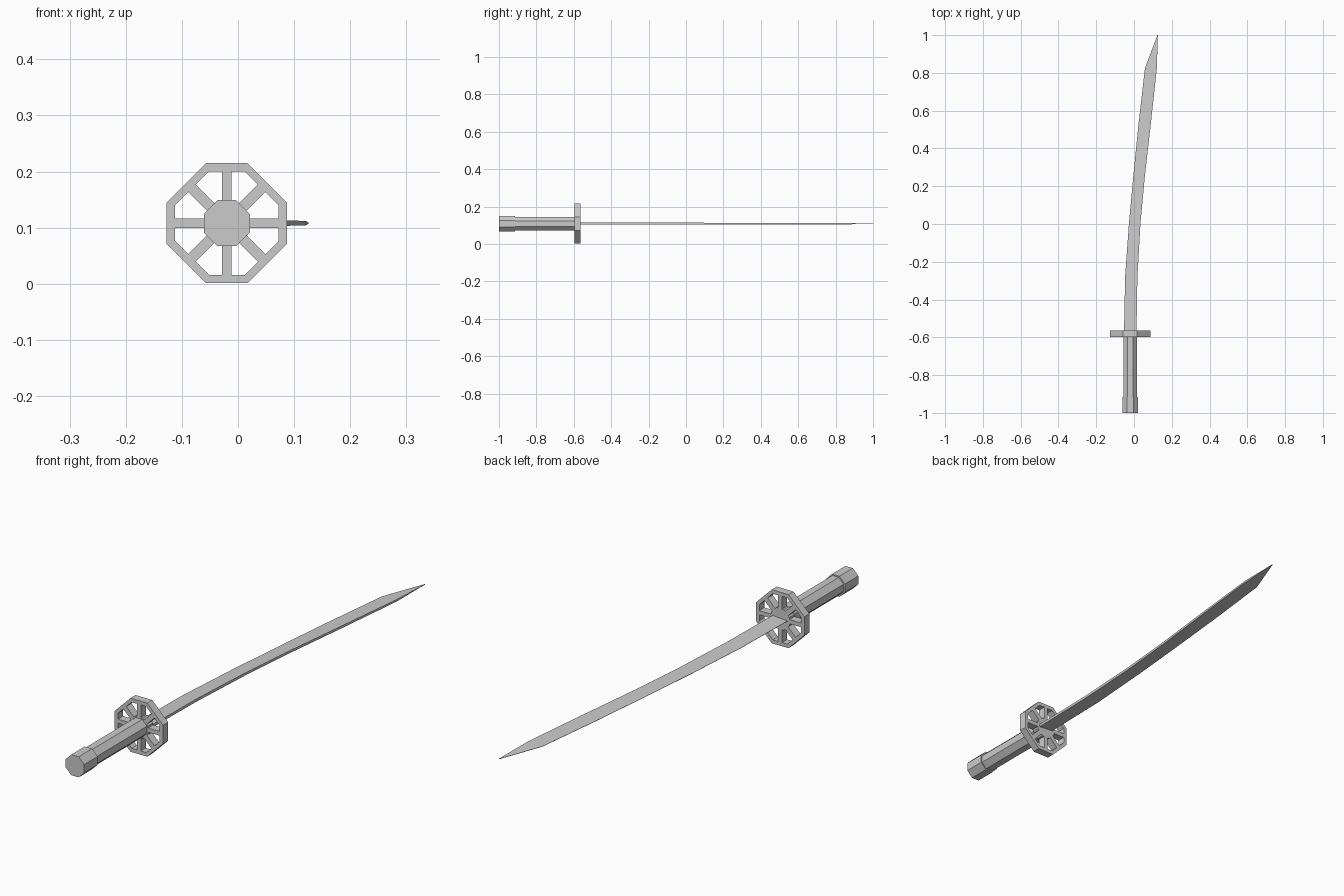
import bpy, bmesh
from math import pi, cos, sin

if "Cube" in bpy.data.objects:
    bpy.data.objects.remove(bpy.data.objects["Cube"])

CX, CZ = -0.02, 0.108      # axis of the grip


def loft(name, sections, closed=False):
    """Skin equal-length point loops; closed joins last to first."""
    bm = bmesh.new()
    loops = [[bm.verts.new(p) for p in s] for s in sections]
    n = len(loops[0])
    pairs = list(zip(loops, loops[1:]))
    if closed:
        pairs.append((loops[-1], loops[0]))
    else:
        bm.faces.new(loops[0])
        bm.faces.new(loops[-1])
    for a, b in pairs:
        for i in range(n):
            j = (i + 1) % n
            bm.faces.new((a[i], a[j], b[j], b[i]))
    bmesh.ops.recalc_face_normals(bm, faces=bm.faces)
    me = bpy.data.meshes.new(name)
    bm.to_mesh(me)
    bm.free()
    ob = bpy.data.objects.new(name, me)
    bpy.context.collection.objects.link(ob)
    return ob


def octagon(y, r, c):
    """Chamfered square: half width r, half flat length c."""
    pts = [(r, -c), (r, c), (c, r), (-c, r), (-r, c), (-r, -c), (-c, -r), (c, -r)]
    return [(CX + x, y, CZ + z) for x, z in pts]


# Grip and pommel
loft("grip", [octagon(-0.92, 0.036, 0.0145), octagon(-0.566, 0.036, 0.0145)])
loft("pommel", [octagon(-1.0, 0.041, 0.0165), octagon(-0.915, 0.041, 0.0165)])

# Guard: open octagonal rim, hub and eight spokes
Y0, Y1 = -0.597, -0.565
loft("guard_rim", [octagon(Y0, 0.107, 0.037), octagon(Y1, 0.107, 0.037),
                   octagon(Y1, 0.092, 0.032), octagon(Y0, 0.092, 0.032)], closed=True)
loft("guard_hub", [octagon(Y0, 0.041, 0.0165), octagon(Y1, 0.041, 0.0165)])
for k in range(8):
    a = k * pi / 4
    w = 0.0085 if k % 2 == 0 else 0.0095
    end = 0.096 if k % 2 == 0 else 0.092
    ends = []
    for r in (0.03, end):
        ends.append([(CX + r * cos(a) - s * w * sin(a), y, CZ + r * sin(a) + s * w * cos(a))
                     for s, y in ((-1, Y0), (1, Y0), (1, Y1), (-1, Y1))])
    loft("guard_spoke_%d" % (k + 1), ends)

# Curved blade: y, cutting edge x, spine x, spine half thickness
stations = [(-0.58, -0.053, 0.013, 0.0055), (-0.28, -0.047, 0.018, 0.0055),
            (0.0, -0.027, 0.034, 0.0053), (0.25, -0.004, 0.057, 0.005),
            (0.53, 0.024, 0.089, 0.0047), (0.825, 0.058, 0.121, 0.004),
            (1.0, 0.124, 0.126, 0.0008)]
loft("blade", [[(e, y, CZ - 0.0006), (s, y, CZ - t), (s, y, CZ + t), (e, y, CZ + 0.0006)]
               for y, e, s, t in stations])
